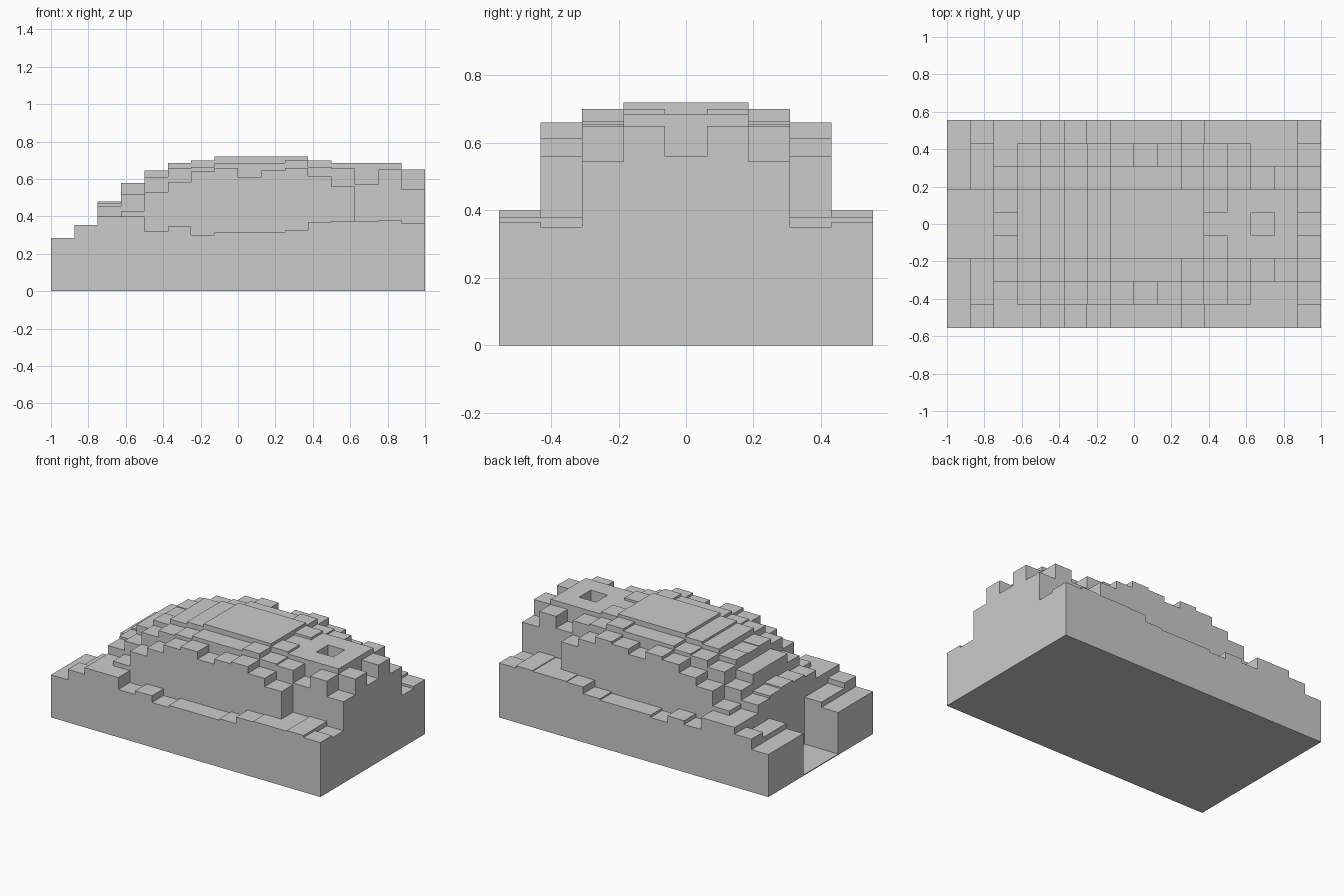
import bpy, bmesh

if "Cube" in bpy.data.objects:
    bpy.data.objects.remove(bpy.data.objects["Cube"])

NX, NY = 16, 9
HALF_X, HALF_Y = 1.0, 0.555
DX, DY = 2 * HALF_X / NX, 2 * HALF_Y / NY

# Column heights along x, from the outer side row to the centre row (other side mirrored)
SIDE = [.285, .355, .40, .40, .32, .345, .30, .315, .315, .315, .325, .37, .375, .375, .38, .365]
WALL = [.285, .32, .40, .43, .53, .585, .64, .66, .61, .645, .66, .615, .56, .375, .38, .35]
SHOULDER = [.285, .32, .455, .52, .61, .655, .665, .685, .685, .685, .70, .665, .655, .57, .65, .545]
CROWN = [.006, .006, .47, .58, .645, .685, .70, .72, .72, .72, .72, .70, .685, .685, .685, .65]
RIDGE = CROWN[:]
RIDGE[2], RIDGE[4], RIDGE[11], RIDGE[13], RIDGE[15] = .48, .64, .685, .56, .56

half = [SIDE, WALL, SHOULDER, CROWN]
rows = half + [RIDGE] + half[::-1]


def height(i, j):
    return rows[j][i] if 0 <= i < NX and 0 <= j < NY else 0.0


def stepped_block(name):
    bm = bmesh.new()

    def quad(*pts):
        bm.faces.new([bm.verts.new(p) for p in pts])

    for j in range(NY):
        for i in range(NX):
            x0, y0 = -HALF_X + i * DX, -HALF_Y + j * DY
            x1, y1, h = x0 + DX, y0 + DY, height(i, j)
            # flat top of the step
            quad((x0, y0, h), (x1, y0, h), (x1, y1, h), (x0, y1, h))
            # vertical risers down to each lower neighbour
            for di, dj, a, b in ((0, -1, (x0, y0), (x1, y0)), (1, 0, (x1, y0), (x1, y1)),
                                 (0, 1, (x1, y1), (x0, y1)), (-1, 0, (x0, y1), (x0, y0))):
                low = height(i + di, j + dj)
                if h > low + 1e-5:
                    quad((*a, low), (*b, low), (*b, h), (*a, h))
    # underside
    quad((-HALF_X, -HALF_Y, 0), (-HALF_X, HALF_Y, 0), (HALF_X, HALF_Y, 0), (HALF_X, -HALF_Y, 0))
    bmesh.ops.remove_doubles(bm, verts=bm.verts, dist=1e-5)
    me = bpy.data.meshes.new(name)
    bm.to_mesh(me)
    bm.free()
    ob = bpy.data.objects.new(name, me)
    bpy.context.collection.objects.link(ob)
    return ob


stepped_block("stepped_body")
